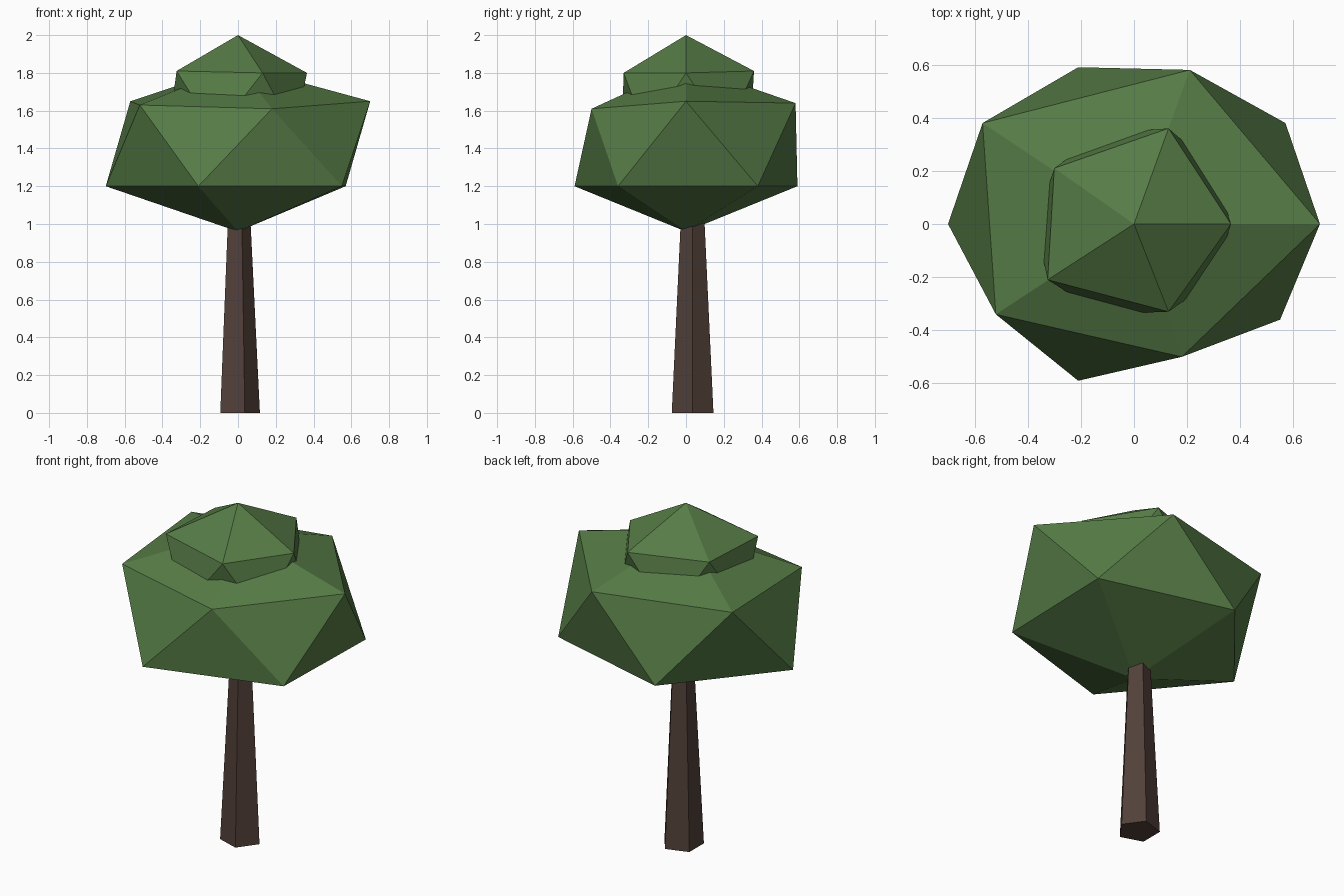
import bpy, math

cube = bpy.data.objects.get("Cube")
if cube:
    bpy.data.objects.remove(cube)


def make_material(name, rgb):
    mat = bpy.data.materials.new(name)
    mat.use_nodes = True
    mat.diffuse_color = (*rgb, 1)
    mat.node_tree.nodes["Principled BSDF"].inputs["Base Color"].default_value = (*rgb, 1)
    return mat


def make_object(name, verts, faces, mat):
    mesh = bpy.data.meshes.new(name)
    mesh.from_pydata(verts, [], faces)
    mesh.materials.append(mat)
    obj = bpy.data.objects.new(name, mesh)
    bpy.context.collection.objects.link(obj)
    return obj


def leaf_clump(name, top, upper, lower, bottom, mat):
    """Uneven icosahedron: two staggered five-point rings between two tips."""
    verts = [(0, 0, top), *upper, *lower, (0, 0, bottom)]
    faces = []
    for i in range(5):
        j = (i + 1) % 5
        u, v, a, b = 1 + i, 1 + j, 6 + i, 6 + j
        faces += [(0, u, v), (u, a, v), (v, a, b), (a, 11, b)]
    return make_object(name, verts, faces, mat)


def tapered_trunk(name, base_radius, top_radius, height, y, mat):
    verts = [(r * math.cos(i * math.tau / 5), y + r * math.sin(i * math.tau / 5), z)
             for r, z in ((base_radius, 0), (top_radius, height)) for i in range(5)]
    faces = [(i, (i + 1) % 5, (i + 1) % 5 + 5, i + 5) for i in range(5)]
    faces += [tuple(range(4, -1, -1)), tuple(range(5, 10))]
    return make_object(name, verts, faces, mat)


leaf = make_material("leaf_green", (0.093, 0.2, 0.061))
bark = make_material("bark_brown", (0.085, 0.051, 0.041))

tapered_trunk("trunk", 0.116, 0.057, 1.2, 0.035, bark)

# Wide lower foliage, rings listed counter-clockwise
leaf_clump("lower_foliage", 1.84,
           [(0.70, 0, 1.65), (0.21, 0.58, 1.64), (-0.57, 0.38, 1.65),
            (-0.52, -0.34, 1.63), (0.18, -0.50, 1.61)],
           [(0.57, 0.38, 1.2), (-0.21, 0.59, 1.2), (-0.70, 0, 1.2),
            (-0.21, -0.59, 1.2), (0.55, -0.36, 1.2)],
           0.96, leaf)

# Small crown sunk into the lower foliage
leaf_clump("upper_foliage", 2.0,
           [(0.365, 0, 1.8), (0.13, 0.36, 1.81), (-0.30, 0.21, 1.81),
            (-0.325, -0.21, 1.81), (0.13, -0.33, 1.8)],
           [(0.30, 0.21, 1.48), (-0.12, 0.34, 1.48), (-0.37, 0, 1.48),
            (-0.12, -0.34, 1.48), (0.30, -0.21, 1.48)],
           1.28, leaf)
